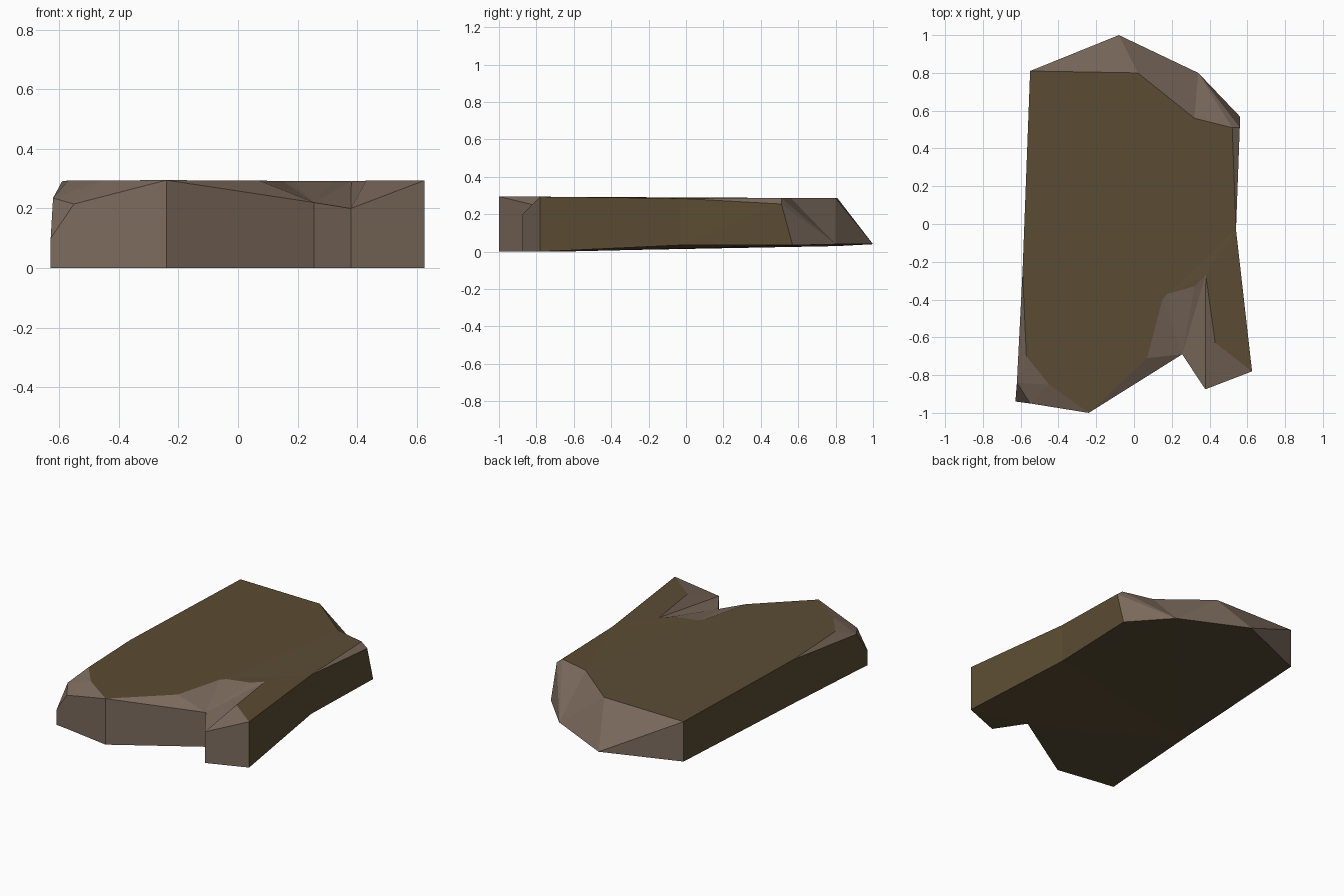
import bpy, bmesh

if "Cube" in bpy.data.objects:
    bpy.data.objects.remove(bpy.data.objects["Cube"])


def top_z(y):
    # upper surface drops very slightly towards the back
    return 0.29 - 0.005 * y


# Outline stations, counter-clockwise from above:
# (foot point, rim point, top-edge points that fan out from the rim)
# rim: a height above the same spot, or a full point; None = same as foot
# top: "rim" = no chamfer here, [] = corner snipped off
STATIONS = [
    ((-0.59, -0.25, 0.01), 0.291, "rim"),
    ((-0.62, -0.84, 0), 0.235, [(-0.57, -0.70)]),
    ((-0.628, -0.94, 0), 0.10, []),
    ((-0.55, -0.95, 0), 0.215, [(-0.45, -0.85)]),
    ((-0.24, -1.0, 0), 0.295, "rim"),
    ((0.255, -0.69, 0), 0.22, [(0.07, -0.71), (0.15, -0.40), (0.18, -0.37),
                               (0.32, -0.33), (0.38, -0.27)]),
    ((0.378, -0.875, 0), 0.20, [(0.38, -0.27), (0.43, -0.63)]),
    ((0.625, -0.78, 0), 0.294, "rim"),
    ((0.54, -0.03, 0.035), 0.285, "rim"),
    ((0.56, 0.57, 0.035), (0.56, 0.51, 0.255), [(0.52, 0.51)]),
    ((0.34, 0.80, 0.04), None, [(0.52, 0.51), (0.32, 0.56)]),
    ((-0.08, 1.0, 0.04), None, [(0.02, 0.80)]),
    ((-0.55, 0.81, 0.03), 0.286, "rim"),
]


def material(name, rgb):
    m = bpy.data.materials.new(name)
    m.diffuse_color = (*rgb, 1)
    m.use_nodes = True
    m.node_tree.nodes["Principled BSDF"].inputs["Base Color"].default_value = m.diffuse_color
    return m


bm = bmesh.new()
cache = {}


def vert(p):
    key = tuple(round(c, 4) for c in p)
    if key not in cache:
        cache[key] = bm.verts.new(key)
    return cache[key]


def face(points):
    vs = list(dict.fromkeys(vert(p) for p in points))
    if len(vs) > 2 and not bm.faces.get(vs):
        return bm.faces.new(vs)


# Resolve stations to full points
rings = []
for foot, rim, top in STATIONS:
    if rim is None:
        rim = foot
    elif not isinstance(rim, tuple):
        rim = (foot[0], foot[1], rim)
    top = [rim] if top == "rim" else [(x, y, top_z(y)) for x, y in top]
    rings.append((foot, rim, top))

# Upright walls
walls = []
for (f0, r0, _), (f1, r1, _) in zip(rings, rings[1:] + rings[:1]):
    walls.append(face([f0, f1, r1, r0]))

# Broken, chamfered band between rim and top
band = [r for r in rings if r[2]]
for (_, r0, t0), (_, r1, t1) in zip(band, band[1:] + band[:1]):
    for a, b in zip(t0, t0[1:]):
        face([r0, b, a])
    face([r0, r1, t1[0], t0[-1]])

# Flat top and underside
caps = [face([p for r in band for p in r[2]]),
        face([r[0] for r in reversed(rings)])]

# Close the snipped corner
bmesh.ops.holes_fill(bm, edges=[e for e in bm.edges if e.is_boundary], sides=4)
bmesh.ops.recalc_face_normals(bm, faces=bm.faces[:])

# Dark on the caps and long sides, pale on broken ends
for f in caps:
    f.material_index = 1
for f in walls:
    if f and abs(f.normal.x) > 0.95:
        f.material_index = 1
bmesh.ops.triangulate(bm, faces=[f for f in bm.faces if len(f.verts) > 3])

mesh = bpy.data.meshes.new("broken_slab")
bm.to_mesh(mesh)
bm.free()
mesh.materials.append(material("pale broken edge", (0.20, 0.145, 0.108)))
mesh.materials.append(material("dark brown surface", (0.105, 0.073, 0.034)))
slab = bpy.data.objects.new("broken_slab", mesh)
bpy.context.collection.objects.link(slab)
